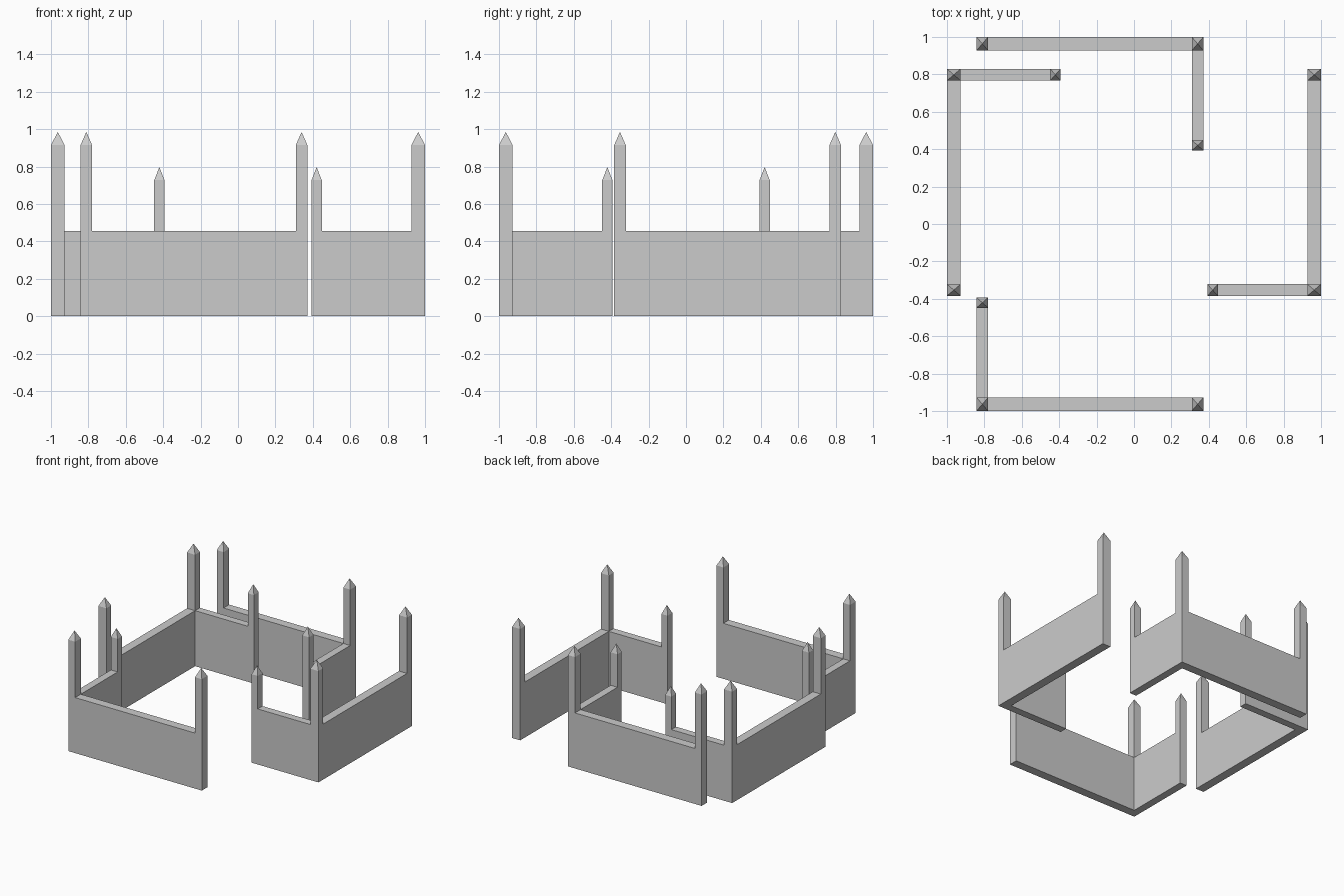
import bpy, bmesh, math
from mathutils import Matrix, Vector

if "Cube" in bpy.data.objects:
    bpy.data.objects.remove(bpy.data.objects["Cube"])

LONG, SHORT = 1.213, 0.607        # wall lengths, measured from the outer corner
T_LONG, T_SHORT = 0.073, 0.062    # wall thicknesses
END, SMALL = 0.062, 0.055         # post widths along the walls
WALL_H, TALL_H, LOW_H, TIP = 0.456, 0.915, 0.727, 0.07


def corner_wall(name, corner, angle):
    """L-shaped wall with two tall posts and one low post, each with a pyramid tip."""
    bm = bmesh.new()
    cache = {}

    def vert(u, v):
        if (u, v) not in cache:
            cache[(u, v)] = bm.verts.new((u, v, 0))
        return cache[(u, v)]

    def cell(u0, v0, u1, v1):
        bm.faces.new([vert(u0, v0), vert(u1, v0), vert(u1, v1), vert(u0, v1)])

    # floor plan: corner post, long wall + end post, short wall + low post
    us = [0, T_SHORT, LONG - END, LONG]
    vs = [0, T_LONG, SHORT - SMALL, SHORT]
    for a, b in zip(us, us[1:]):
        cell(a, 0, b, T_LONG)
    for a, b in zip(vs[1:], vs[2:]):
        cell(0, a, T_SHORT, b)

    # raise the walls
    res = bmesh.ops.extrude_face_region(bm, geom=bm.faces[:], use_keep_orig=True)
    for g in res["geom"]:
        if isinstance(g, bmesh.types.BMVert):
            g.co.z = WALL_H
    bm.normal_update()

    # raise the posts and their pointed tips
    tops = [f for f in bm.faces
            if f.calc_center_median().z > WALL_H - 0.001 and f.calc_area() < 0.01]
    for post in bmesh.ops.extrude_discrete_faces(bm, faces=tops)["faces"]:
        height = TALL_H if post.calc_center_median().y < T_LONG else LOW_H
        for v in post.verts:
            v.co.z = height
        tip = bmesh.ops.poke(bm, faces=[post])["verts"][0]
        tip.co.z = height + TIP

    bmesh.ops.recalc_face_normals(bm, faces=bm.faces[:])
    bm.transform(Matrix.Translation(Vector((*corner, 0))) @ Matrix.Rotation(angle, 4, 'Z'))
    mesh = bpy.data.meshes.new(name)
    bm.to_mesh(mesh)
    bm.free()
    bpy.context.collection.objects.link(bpy.data.objects.new(name, mesh))


# four identical sections turned around the courtyard
corner_wall("front_corner_wall", (-0.842, -1), 0)
corner_wall("right_corner_wall", (1, -0.384), math.pi / 2)
corner_wall("back_corner_wall", (0.371, 1), math.pi)
corner_wall("left_corner_wall", (-1, 0.829), -math.pi / 2)
